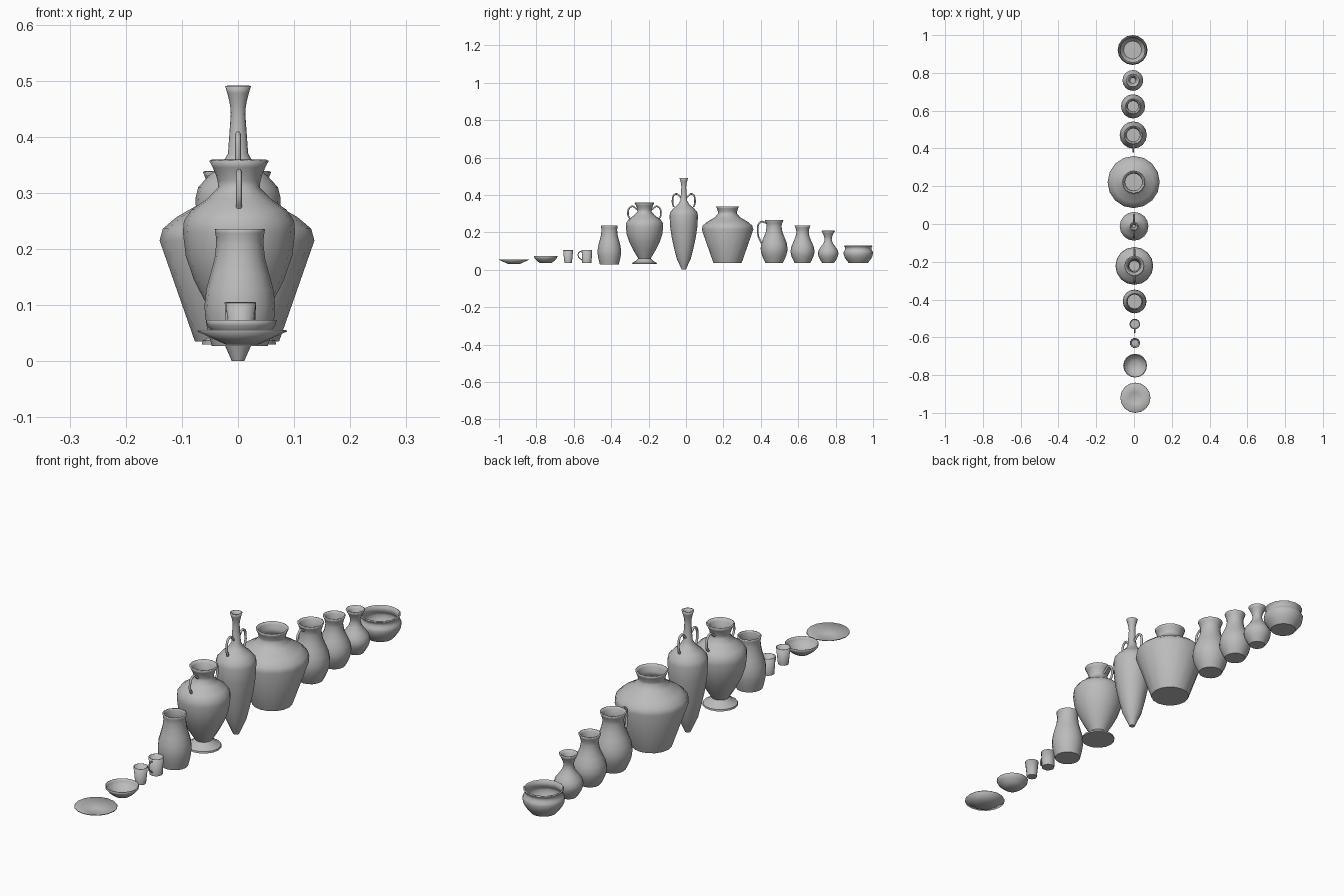
import bpy, bmesh, math

if "Cube" in bpy.data.objects:
    bpy.data.objects.remove(bpy.data.objects["Cube"])

SEGMENTS = 16
STEPS = 4

clay = bpy.data.materials.new("grey clay")
clay.use_nodes = True
colour = (.5, .5, .5, 1)
clay.diffuse_color = colour
clay.node_tree.nodes["Principled BSDF"].inputs["Base Color"].default_value = colour


# Easing rules that shape each stretch of a pot's outline
def straight(t):
    return t


def swelling(t):
    return math.sin(t * math.pi / 2)


def flaring(t):
    return 1 - math.cos(t * math.pi / 2)


def shoulder(fullness):
    return lambda t: (1 - math.cos(math.pi * t ** fullness)) / 2


def stretch(start, end, rule):
    """Points after start, up to and including end, as (radius, height)."""
    (r, z), (end_r, end_z) = start, end
    count = 1 if rule is straight else STEPS
    points = []
    for i in range(1, count + 1):
        t = i / count
        points.append((r + (end_r - r) * rule(t), z + (end_z - z) * t))
    return points


def place(name, data, y):
    """Add the part to the row, which drifts slightly sideways along its length."""
    data.materials.append(clay)
    part = bpy.data.objects.new(name, data)
    part.location = (-y / 125, y, 0)
    bpy.context.collection.objects.link(part)
    return part


def lathe(name, y, profile, wall):
    """Turn a profile, listed from base to rim, into a hollow pot."""
    bm = bmesh.new()
    base = bm.verts.new((0, 0, profile[0][1]))
    angles = [math.tau * j / SEGMENTS for j in range(SEGMENTS)]
    rings = [[bm.verts.new((r * math.cos(a), r * math.sin(a), z)) for a in angles]
             for r, z in profile]
    for j in range(SEGMENTS):
        k = (j + 1) % SEGMENTS
        bm.faces.new((base, rings[0][k], rings[0][j]))
        for low, high in zip(rings, rings[1:]):
            bm.faces.new((low[j], low[k], high[k], high[j]))
    mesh = bpy.data.meshes.new(name)
    bm.to_mesh(mesh)
    bm.free()
    pot = place(name, mesh, y)
    bpy.ops.object.select_all(action='DESELECT')
    pot.select_set(True)
    bpy.context.view_layer.objects.active = pot
    bpy.ops.object.shade_smooth_by_angle(angle=math.radians(50))
    shell = pot.modifiers.new("wall", 'SOLIDIFY')
    shell.thickness = wall
    shell.offset = -1


def open_dish(name, y, base, rim, rule):
    """Plate, bowl or cup that widens all the way to its rim."""
    lathe(name, y, [base] + stretch(base, rim, rule), wall=.003)


def necked_pot(name, y, base, belly, neck, rim, body=swelling, fullness=1,
               foot=(), stem=()):
    """Pot with a belly, a shoulder, a neck and a flared rim."""
    profile = [*foot, base]
    profile += stretch(base, belly, body)
    profile += stretch(belly, neck, shoulder(fullness))
    profile += stem
    profile += stretch(profile[-1], rim, flaring)
    lathe(name, y, profile, wall=.005)


def handle(name, y, top, bottom, reach, rise, side=-1, thickness=.005):
    """Round loop from the neck out to its reach and back to the body."""
    bend = ((top[0] + 2 * reach) / 3, top[1] + rise)
    outer = (reach, (top[1] + bottom[1]) / 2)
    path = [top, bend, outer, bottom]
    curve = bpy.data.curves.new(name, 'CURVE')
    curve.dimensions = '3D'
    curve.bevel_depth = thickness
    curve.bevel_resolution = 1
    curve.resolution_u = STEPS
    curve.use_fill_caps = True
    line = curve.splines.new('BEZIER')
    line.bezier_points.add(len(path) - 1)
    for point, (distance, height) in zip(line.bezier_points, path):
        point.co = (0, side * distance, height)
        point.handle_left_type = point.handle_right_type = 'AUTO'
    place(name, curve, y)


# Small tableware at the front end
open_dish("plate", -.92, base=(.03, .03), rim=(.08, .053), rule=straight)
open_dish("shallow_bowl", -.75, base=(.03, .035), rim=(.063, .073), rule=swelling)
open_dish("beaker", -.63, base=(.02, .037), rim=(.027, .104), rule=straight)
open_dish("cup", -.53, base=(.025, .037), rim=(.028, .105), rule=straight)
handle("cup_handle", -.53, top=(.025, .095), bottom=(.024, .05),
       reach=.046, rise=0, thickness=.003)

# Tall jar
necked_pot("tall_jar", -.41, base=(.05, .027), belly=(.063, .1),
           neck=(.042, .21), rim=(.045, .235))

# Footed urn with a handle on each side
necked_pot("footed_urn", -.222, foot=[(.066, .03), (.065, .037), (.045, .048)],
           base=(.033, .06), belly=(.1, .23), neck=(.037, .31), rim=(.053, .357),
           fullness=1.6)

# Tall pointed vessel with a slender neck
necked_pot("pointed_vessel", -.012, foot=[(.011, 0), (.022, .025)],
           base=(.038, .06), belly=(.076, .29), neck=(.018, .37),
           stem=[(.013, .44)], rim=(.023, .49), fullness=1.2)

for side, label in ((-1, "front"), (1, "back")):
    handle(label + "_urn_handle", -.222, top=(.036, .32), bottom=(.075, .27),
           reach=.088, rise=.018, side=side)
    handle(label + "_vessel_handle", -.012, top=(.014, .385), bottom=(.053, .335),
           reach=.06, rise=.02, side=side)

# Large storage jar
necked_pot("storage_jar", .222, base=(.075, .035), belly=(.138, .215),
           neck=(.05, .3), rim=(.061, .337), body=straight, fullness=1.3)

# Jug with one handle
necked_pot("jug", .471, base=(.046, .035), belly=(.072, .115),
           neck=(.04, .23), rim=(.05, .265))
handle("jug_handle", .471, top=(.042, .25), bottom=(.067, .14), reach=.087, rise=.006)

# Vases and a deep bowl at the back end
necked_pot("round_vase", .623, base=(.041, .035), belly=(.064, .1),
           neck=(.033, .2), rim=(.042, .235))
necked_pot("narrow_vase", .76, base=(.031, .035), belly=(.055, .09),
           neck=(.019, .16), rim=(.036, .207))
necked_pot("deep_bowl", .921, base=(.05, .035), belly=(.079, .09),
           neck=(.07, .113), rim=(.076, .127))
